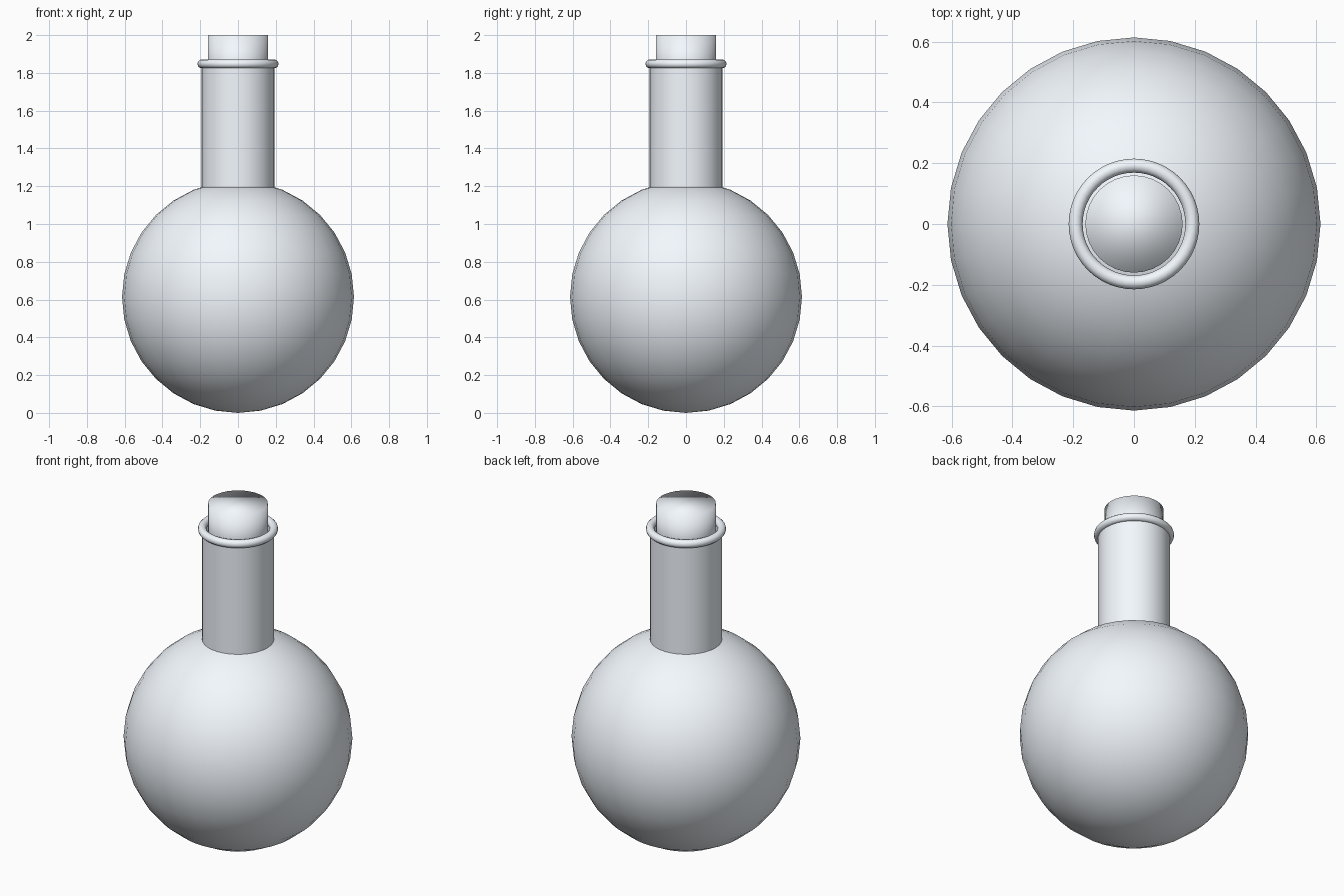
import bpy
import bmesh
import math

if "Cube" in bpy.data.objects:
    bpy.data.objects.remove(bpy.data.objects["Cube"])

SEG = 32

# pale, faintly blue glass tone
glass = bpy.data.materials.new("pale_glass")
glass.diffuse_color = (0.9, 0.95, 1.0, 1.0)
glass.use_nodes = True
glass.node_tree.nodes["Principled BSDF"].inputs["Base Color"].default_value = glass.diffuse_color


def finish(bm, name):
    """Turn a bmesh into a smooth-shaded object."""
    mesh = bpy.data.meshes.new(name)
    bm.to_mesh(mesh)
    bm.free()
    for p in mesh.polygons:
        p.use_smooth = True
    mesh.materials.append(glass)
    obj = bpy.data.objects.new(name, mesh)
    bpy.context.collection.objects.link(obj)
    return obj


def cylinder(name, radius, z0, z1, caps):
    bm = bmesh.new()
    bmesh.ops.create_cone(bm, cap_ends=caps, segments=SEG,
                          radius1=radius, radius2=radius, depth=z1 - z0)
    bmesh.ops.translate(bm, verts=bm.verts, vec=(0, 0, (z0 + z1) / 2))
    return finish(bm, name)


# round glass body
bm = bmesh.new()
bmesh.ops.create_uvsphere(bm, u_segments=SEG, v_segments=16, radius=0.614)
bmesh.ops.translate(bm, verts=bm.verts, vec=(0, 0, 0.614))
finish(bm, "flask_bulb")

# neck tube, thickened inwards
neck = cylinder("flask_neck", 0.193, 1.15, 1.85, False)
wall = neck.modifiers.new("wall", 'SOLIDIFY')
wall.thickness = 0.009
wall.offset = -1
wall.use_rim = False

# rounded rim at the mouth
bpy.ops.mesh.primitive_torus_add(major_segments=48, minor_segments=12, major_radius=0.192,
                                 minor_radius=0.023, location=(0, 0, 1.848))
rim = bpy.context.object
rim.name = "neck_rim"
rim.data.materials.append(glass)
bpy.ops.object.shade_smooth()

# stopper, smooth across its top edge
cylinder("stopper", 0.16, 1.7, 2.0, True)
